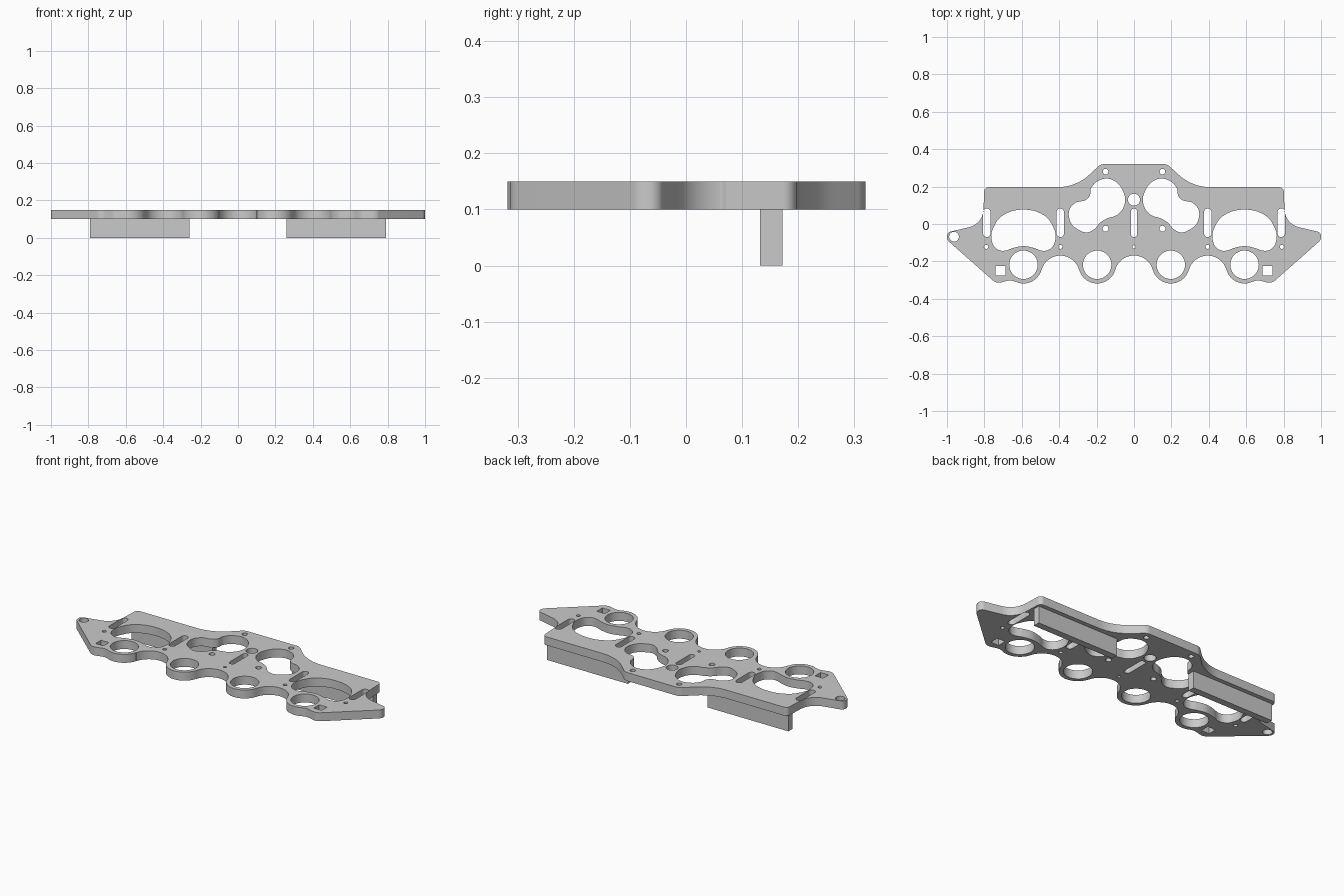
import bpy
from math import cos, sin, tan, radians, pi
from mathutils import Vector

cube = bpy.data.objects.get("Cube")
if cube:
    bpy.data.objects.remove(cube, do_unlink=True)

grey = bpy.data.materials.new("plain grey")
grey.use_nodes = True
grey.diffuse_color = (0.59, 0.59, 0.59, 1)
grey.node_tree.nodes["Principled BSDF"].inputs["Base Color"].default_value = grey.diffuse_color

BOTTOM, TOP = 0.10, 0.15


def arc(x, y, r, start, end, n=20):
    return [(x + r * cos(radians(start + (end - start) * i / n)),
             y + r * sin(radians(start + (end - start) * i / n))) for i in range(n + 1)]


def circle(x, y, r, n=40):
    return arc(x, y, r, 0, 360, n)[:-1]


def slot(x, y0, y1, w):
    r = w / 2
    return arc(x, y1 - r, r, 0, 180, 12) + arc(x, y0 + r, r, 180, 360, 12)


def rounded(corners, n=10):
    """Open run of corners (x, y, radius) turned into points with filleted corners."""
    pts = []
    for i, (x, y, r) in enumerate(corners):
        p = Vector((x, y))
        if r == 0:
            pts.append((x, y))
            continue
        a = (Vector(corners[i - 1][:2]) - p).normalized()
        b = (Vector(corners[i + 1][:2]) - p).normalized()
        half = a.angle(b) / 2
        t = r / tan(half)
        centre = p + (a + b).normalized() * (r / sin(half))
        u, v = p + a * t - centre, p + b * t - centre
        for k in range(n + 1):
            pts.append(tuple(centre + u.lerp(v, k / n).normalized() * r))
    return pts


def smooth_loop(points, n=6):
    """Closed smooth curve through the points."""
    pts = [Vector(p) for p in points]
    out = []
    for i in range(len(pts)):
        a, b, c, d = (pts[(i + k - 1) % len(pts)] for k in range(4))
        for s in range(n):
            t = s / n
            out.append(tuple(0.5 * (2 * b + (c - a) * t + (2 * a - 5 * b + 4 * c - d) * t**2
                                    + (3 * b - a - 3 * c + d) * t**3)))
    return out


def mirror(points):
    return [(-x, y) for x, y in reversed(points)]


# Outer edge, left half: scalloped bosses, pointed ear, stepped back edge
BOSS_Y, NOTCH_Y, STEP = -0.218, -0.273, 0.197
half = arc(0, NOTCH_Y, 0.104, 90, 15.6)
half += arc(STEP, BOSS_Y, 0.10, 195.6, 344.4)
half += arc(2 * STEP, NOTCH_Y, 0.104, 164.4, 15.6)
half += arc(3 * STEP, BOSS_Y, 0.10, 195.6, 295)
half += rounded([(0.633, -0.309, 0), (0.66, -0.299, 0.05), (0.735, -0.319, 0.05),
                 (1.0, -0.085, 0.04), (1.0, -0.045, 0.025), (0.808, 0.0, 0.1),
                 (0.80, 0.197, 0.025), (0.31, 0.197, 0.25), (0.178, 0.32, 0.05),
                 (0, 0.32, 0)])
outline = half + mirror(half)[1:-1]

# Lobed openings
side = [(0, -0.118), (0.055, -0.128), (0.095, -0.142), (0.13, -0.14), (0.16, -0.115),
        (0.172, -0.07), (0.165, -0.03), (0.13, 0.03), (0.07, 0.066), (0, 0.077)]
wide_hole = [(x + 3 * STEP, y) for x, y in smooth_loop(side + mirror(side)[1:-1])]
kidney_hole = smooth_loop([
    (0.139, 0.243), (0.198, 0.227), (0.23, 0.19), (0.236, 0.152), (0.262, 0.126),
    (0.31, 0.115), (0.342, 0.083), (0.348, 0.04), (0.326, -0.01), (0.262, -0.045),
    (0.214, -0.029), (0.182, 0.006), (0.144, 0.03), (0.096, 0.045), (0.059, 0.083),
    (0.048, 0.142), (0.08, 0.211)])

# Holes repeated on both sides
paired = [wide_hole, kidney_hole,
          circle(STEP, BOSS_Y, 0.076), circle(3 * STEP, BOSS_Y, 0.076),
          slot(0.787, -0.07, 0.083, 0.04), slot(2 * STEP, -0.07, 0.083, 0.04),
          circle(0.152, 0.28, 0.015), circle(0.152, -0.025, 0.016),
          circle(0.79, -0.122, 0.011), circle(2 * STEP, -0.122, 0.011),
          [(0.688, -0.275), (0.74, -0.275), (0.74, -0.224), (0.688, -0.224)]]
# Holes on the centre line and in the right ear
single = [circle(0, 0.13, 0.032), slot(0, -0.07, 0.083, 0.034), circle(0, -0.122, 0.009),
          circle(-0.962, -0.068, 0.026)]
loops = [outline] + paired + [mirror(p) for p in paired] + single

# Plate: filled flat curve, extruded and turned into a mesh
curve = bpy.data.curves.new("plate", "CURVE")
curve.dimensions = "2D"
curve.fill_mode = "BOTH"
curve.extrude = (TOP - BOTTOM) / 2
for loop in loops:
    spline = curve.splines.new("POLY")
    spline.points.add(len(loop) - 1)
    for point, (x, y) in zip(spline.points, loop):
        point.co = (x, y, 0, 1)
    spline.use_cyclic_u = True
plate = bpy.data.objects.new("plate", curve)
plate.location.z = (TOP + BOTTOM) / 2
bpy.context.collection.objects.link(plate)
bpy.ops.object.select_all(action="DESELECT")
plate.select_set(True)
bpy.context.view_layer.objects.active = plate
bpy.ops.object.convert(target="MESH")
plate = bpy.context.object
plate.data.materials.clear()
plate.data.materials.append(grey)
bpy.ops.object.shade_smooth_by_angle(angle=pi / 6)

# Two ribs hanging under the back edge
for name, s in (("left_rib", 1), ("right_rib", -1)):
    bpy.ops.mesh.primitive_cube_add(size=1, location=(s * 0.525, 0.152, BOTTOM / 2))
    rib = bpy.context.object
    rib.name = name
    rib.scale = (0.53, 0.04, BOTTOM)
    rib.data.materials.append(grey)
